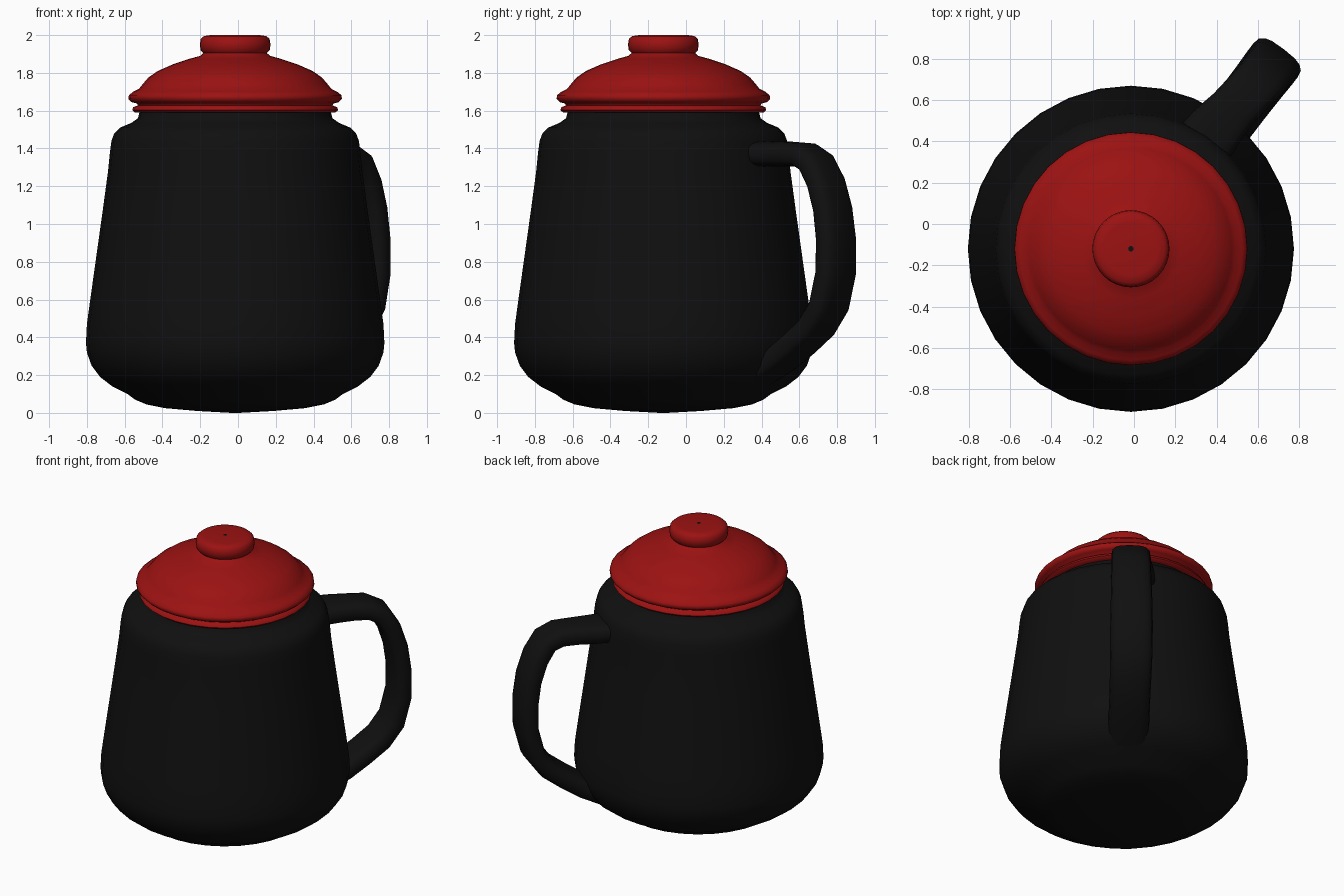
import bpy, bmesh, math
from mathutils import Vector

if "Cube" in bpy.data.objects:
    bpy.data.objects.remove(bpy.data.objects["Cube"])

AXIS = Vector((-0.015, -0.12, 0))
SIDES = 32


def material(name, rgb):
    m = bpy.data.materials.new(name)
    m.diffuse_color = (*rgb, 1)
    m.use_nodes = True
    m.node_tree.nodes["Principled BSDF"].inputs["Base Color"].default_value = m.diffuse_color
    return m


BLACK = material("black_enamel", (0.005, 0.005, 0.005))
RED = material("red_enamel", (0.33, 0.006, 0.006))


def skin(name, rings, mat, angle=60):
    """Join closed rings of points into a capped smooth tube."""
    bm = bmesh.new()
    loops = [[bm.verts.new(p) for p in ring] for ring in rings]
    n = len(loops[0])
    for a, b in zip(loops, loops[1:]):
        for i in range(n):
            j = (i + 1) % n
            bm.faces.new((a[i], a[j], b[j], b[i]))
    bm.faces.new(loops[0][::-1])
    bm.faces.new(loops[-1])
    bmesh.ops.recalc_face_normals(bm, faces=bm.faces)
    me = bpy.data.meshes.new(name)
    bm.to_mesh(me)
    bm.free()
    me.materials.append(mat)
    ob = bpy.data.objects.new(name, me)
    bpy.context.collection.objects.link(ob)
    bpy.context.view_layer.objects.active = ob
    ob.select_set(True)
    bpy.ops.object.shade_smooth_by_angle(angle=math.radians(angle))
    ob.select_set(False)
    return ob


def lathe(name, profile, mat):
    """Spin (radius, height) points around the pot's axis."""
    turn = [2 * math.pi * i / SIDES for i in range(SIDES)]
    rings = [[AXIS + Vector((r * math.cos(t), r * math.sin(t), z)) for t in turn]
             for r, z in profile]
    return skin(name, rings, mat)


# Pot body
lathe("pot_body", [
    (0.02, 0.0), (0.20, 0.01), (0.37, 0.025), (0.47, 0.045), (0.53, 0.07),
    (0.57, 0.10), (0.65, 0.14), (0.715, 0.19), (0.76, 0.25), (0.785, 0.32),
    (0.79, 0.37), (0.785, 0.47), (0.77, 0.58), (0.735, 0.83), (0.70, 1.08),
    (0.673, 1.28), (0.663, 1.38), (0.655, 1.44), (0.64, 1.48), (0.61, 1.51),
    (0.55, 1.535), (0.515, 1.56), (0.505, 1.60)], BLACK)

# Lid with seat ring, flared rim, dome and knob
lathe("lid", [
    (0.49, 1.59), (0.53, 1.59), (0.545, 1.603), (0.54, 1.618), (0.515, 1.628),
    (0.52, 1.638), (0.548, 1.645), (0.565, 1.662), (0.563, 1.682), (0.54, 1.70),
    (0.51, 1.715), (0.49, 1.74), (0.46, 1.775), (0.41, 1.81), (0.33, 1.845),
    (0.24, 1.875), (0.185, 1.89), (0.168, 1.905), (0.183, 1.92), (0.187, 1.95),
    (0.182, 1.98), (0.165, 1.995), (0.13, 2.0), (0.02, 2.0)], RED)

# Small vent in the middle of the knob
lathe("knob_vent", [(0.013, 1.98), (0.013, 2.0), (0.006, 2.001)], BLACK)

# Handle: path points are (distance from axis, height, sideways shift, half width)
PATH = [(0.55, 1.37, 0.03, 0.15), (0.72, 1.37, 0.03, 0.135), (0.84, 1.37, 0.02, 0.12),
        (0.94, 1.365, 0.01, 0.12), (1.02, 1.325, 0, 0.122), (1.085, 1.22, 0, 0.125),
        (1.13, 1.08, 0, 0.128), (1.152, 0.92, 0, 0.132), (1.15, 0.74, 0, 0.135),
        (1.105, 0.565, 0, 0.135), (1.02, 0.45, 0, 0.132), (0.90, 0.36, 0, 0.13),
        (0.78, 0.28, 0, 0.13), (0.62, 0.20, 0, 0.13)]
ANGLE = math.radians(52.5)
OUT = Vector((math.cos(ANGLE), math.sin(ANGLE), 0))
SIDE = Vector((-math.sin(ANGLE), math.cos(ANGLE), 0))
UP = Vector((0, 0, 1))
THICK = 0.066


def rounded(v):
    return math.copysign(abs(v) ** 0.65, v)


rings = []
for k, (r, z, shift, half) in enumerate(PATH):
    a, b = PATH[max(k - 1, 0)], PATH[min(k + 1, len(PATH) - 1)]
    tangent = (OUT * (b[0] - a[0]) + UP * (b[1] - a[1])).normalized()
    normal = SIDE.cross(tangent)
    centre = AXIS + OUT * r + UP * z + SIDE * shift
    rings.append([centre + SIDE * half * rounded(math.cos(t))
                  + normal * THICK * rounded(math.sin(t))
                  for t in (2 * math.pi * i / 16 for i in range(16))])
skin("handle", rings, BLACK, 70)
